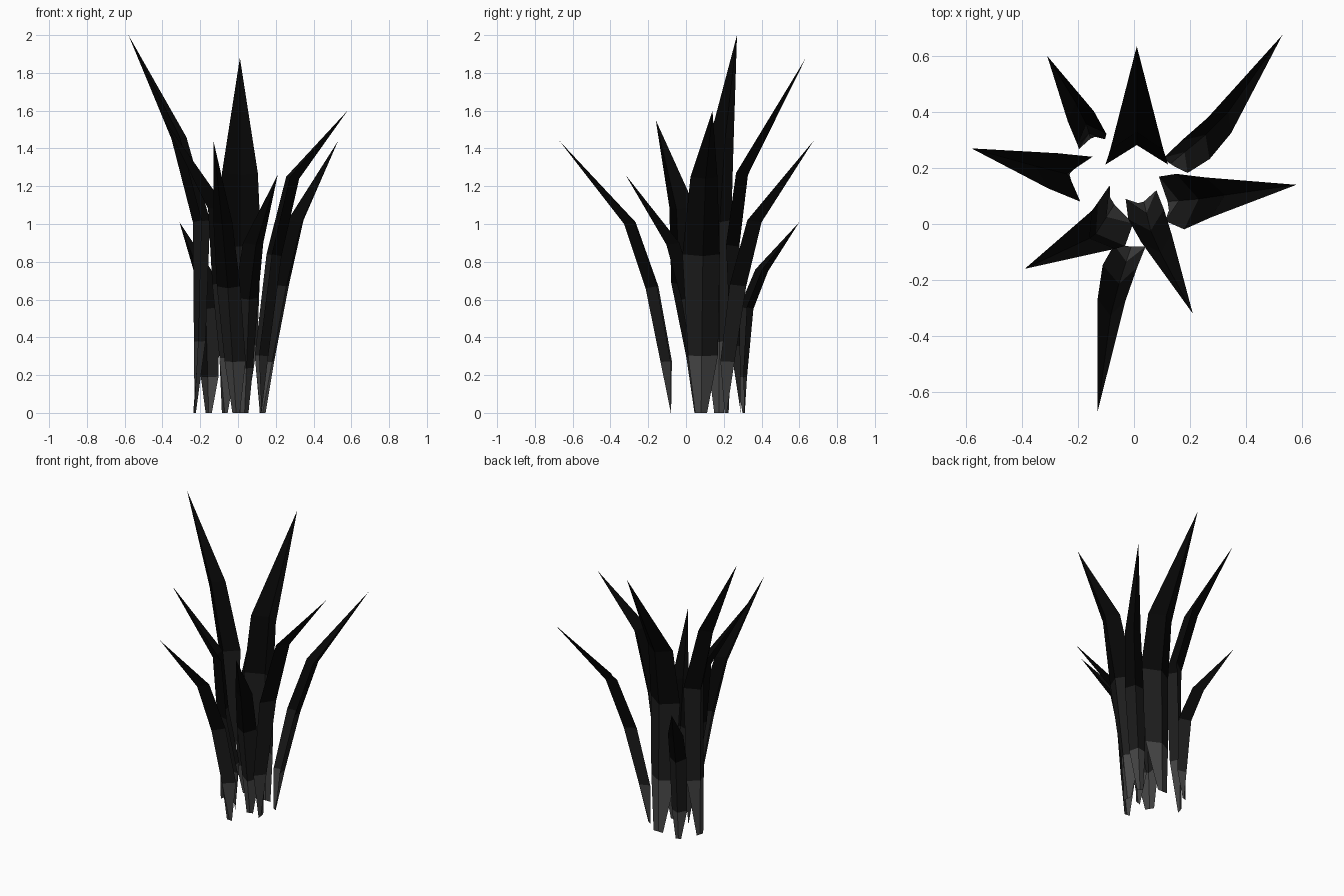
import bpy
from mathutils import Vector

if "Cube" in bpy.data.objects:
    bpy.data.objects.remove(bpy.data.objects["Cube"])


def material(name, shade):
    m = bpy.data.materials.new(name)
    m.diffuse_color = (shade, shade, shade, 1)
    m.use_nodes = True
    m.node_tree.nodes["Principled BSDF"].inputs["Base Color"].default_value = m.diffuse_color
    return m


mats = [material("pale_base", 0.06), material("dark_stem", 0.012), material("black_tip", 0.002)]
FOLD = 0.065            # how far the centre crease stands out from the leaf edges


def blade(name, facing, base, low, knee, bend, tip, width):
    """Folded leaf. base: (x, y); low: (x, y) between the edges just above the ground;
    knee and bend: (x, y, z) between the edges; width: half-widths low, knee, bend."""
    out = Vector((facing[0], facing[1], 0)).normalized()
    side = Vector((-out.y, out.x, 0))
    foot = Vector((base[0], base[1], 0))
    knee, bend, tip = Vector(knee), Vector(bend), Vector(tip)
    low = Vector((low[0], low[1], 0.19 * tip.z))
    fold = FOLD * (0.7 + 0.2 * tip.z)
    drop = Vector((0, 0, -0.01))

    # edge midpoint, crease point and half-width for each row
    knee_crease = knee + out * fold + drop
    rows = [(foot, foot, 0.32 * width[1]),
            (low, foot.lerp(knee_crease, low.z / knee.z), width[0]),
            (knee, knee_crease, width[1]),
            (bend, bend + out * fold * 0.9 + drop, width[2])]
    verts = []
    for mid, crease, w in rows:
        verts += [mid - side * w, crease, mid + side * w]
    verts.append(tip)
    faces = []
    for r in range(3):
        for a in (r * 3, r * 3 + 1):
            faces.append((a, a + 1, a + 4, a + 3))
    faces += [(9, 10, 12), (10, 11, 12)]

    mesh = bpy.data.meshes.new(name)
    mesh.from_pydata([v[:] for v in verts], [], faces)
    for m in mats:
        mesh.materials.append(m)
    for i, p in enumerate(mesh.polygons):
        p.material_index = min(i // 2, 2)
    mesh.update()
    bpy.context.collection.objects.link(bpy.data.objects.new(name, mesh))


# Eight blades fanning outward around the tuft
blade("back_left_short_blade", (-0.35, 0.93), (-0.155, 0.305), (-0.15, 0.285),
      (-0.15, 0.302, 0.56), (-0.19, 0.385, 0.76), (-0.31, 0.60, 1.01), (0.05, 0.055, 0.05))
blade("back_tall_blade", (0, 1), (0.01, 0.29), (0.01, 0.235),
      (0.01, 0.212, 0.89), (0.01, 0.265, 1.27), (0.01, 0.635, 1.88), (0.092, 0.112, 0.095))
blade("back_right_blade", (0.55, 0.83), (0.13, 0.215), (0.15, 0.21),
      (0.22, 0.265, 0.68), (0.305, 0.352, 1.02), (0.53, 0.675, 1.44), (0.05, 0.06, 0.05))
blade("right_blade", (0.99, 0.14), (0.12, 0.08), (0.10, 0.09),
      (0.165, 0.08, 0.84), (0.265, 0.095, 1.25), (0.58, 0.14, 1.60), (0.08, 0.1, 0.072))
blade("front_right_blade", (0.27, -0.96), (0.035, 0.08), (0.025, 0.105),
      (0.043, 0.035, 0.61), (0.08, -0.05, 0.90), (0.21, -0.32, 1.26), (0.057, 0.066, 0.056))
blade("front_blade", (-0.06, -1), (-0.01, -0.08), (-0.015, -0.078),
      (-0.05, -0.15, 0.67), (-0.08, -0.27, 1.01), (-0.13, -0.67, 1.44), (0.056, 0.062, 0.05))
blade("front_left_blade", (-0.85, -0.52), (-0.07, 0.07), (-0.045, 0.07),
      (-0.08, 0.0, 0.69), (-0.108, -0.02, 1.09), (-0.39, -0.16, 1.55), (0.08, 0.092, 0.08))
blade("left_tall_blade", (-0.96, 0.26), (-0.23, 0.175), (-0.19, 0.17),
      (-0.17, 0.16, 1.02), (-0.29, 0.19, 1.46), (-0.58, 0.27, 2.0), (0.07, 0.083, 0.065))
